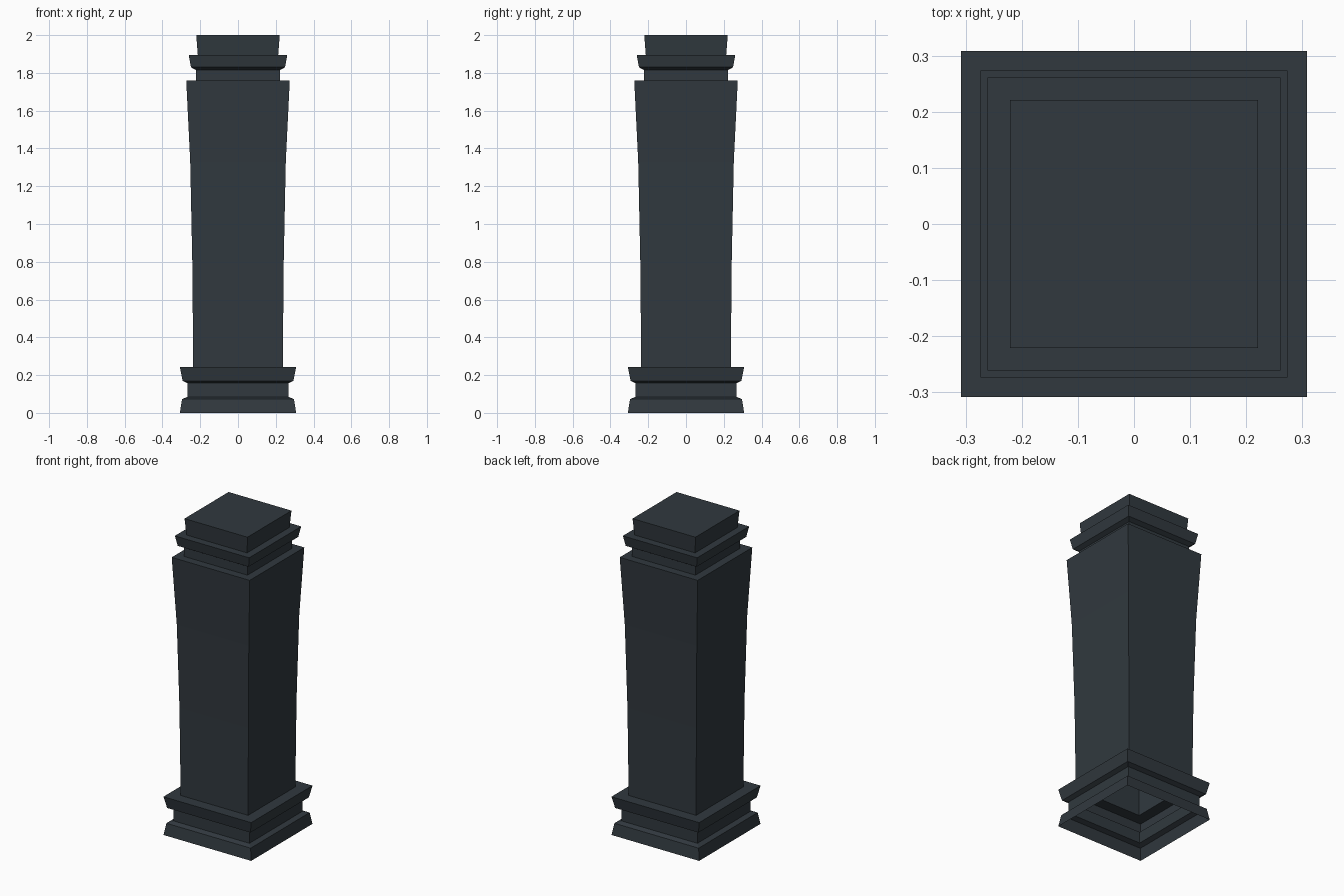
import bpy, bmesh

if "Cube" in bpy.data.objects:
    bpy.data.objects.remove(bpy.data.objects["Cube"])

# One dark slate colour for the whole pillar
slate = bpy.data.materials.new("dark slate")
slate.diffuse_color = (0.0305, 0.0405, 0.049, 1)
slate.use_nodes = True
slate.node_tree.nodes["Principled BSDF"].inputs["Base Color"].default_value = slate.diffuse_color


def square_shell(name, profile, cap_top=False):
    """Stack square rings given as (half width, height) and skin them."""
    bm = bmesh.new()
    rings = [[bm.verts.new((sx * h, sy * h, z))
              for sx, sy in ((-1, -1), (1, -1), (1, 1), (-1, 1))]
             for h, z in profile]
    for low, high in zip(rings, rings[1:]):
        for i in range(4):
            j = (i + 1) % 4
            bm.faces.new((low[i], low[j], high[j], high[i]))
    if cap_top:
        bm.faces.new(rings[-1])
    mesh = bpy.data.meshes.new(name)
    bm.to_mesh(mesh)
    bm.free()
    mesh.materials.append(slate)
    obj = bpy.data.objects.new(name, mesh)
    bpy.context.collection.objects.link(obj)
    return obj


# Grooved plinth, open underneath
square_shell("plinth", [
    (0.308, 0), (0.296, 0.073), (0.267, 0.085), (0.267, 0.157),
    (0.293, 0.17), (0.308, 0.243), (0.237, 0.243)])

# Shaft flaring gently towards the top
square_shell("shaft", [
    (0.237, 0.243), (0.242, 0.8), (0.253, 1.33), (0.274, 1.76), (0.223, 1.76)])

# Neck, collar and top block
square_shell("capital", [
    (0.223, 1.76), (0.223, 1.815), (0.249, 1.83), (0.261, 1.895),
    (0.213, 1.895), (0.221, 2.0)], cap_top=True)
